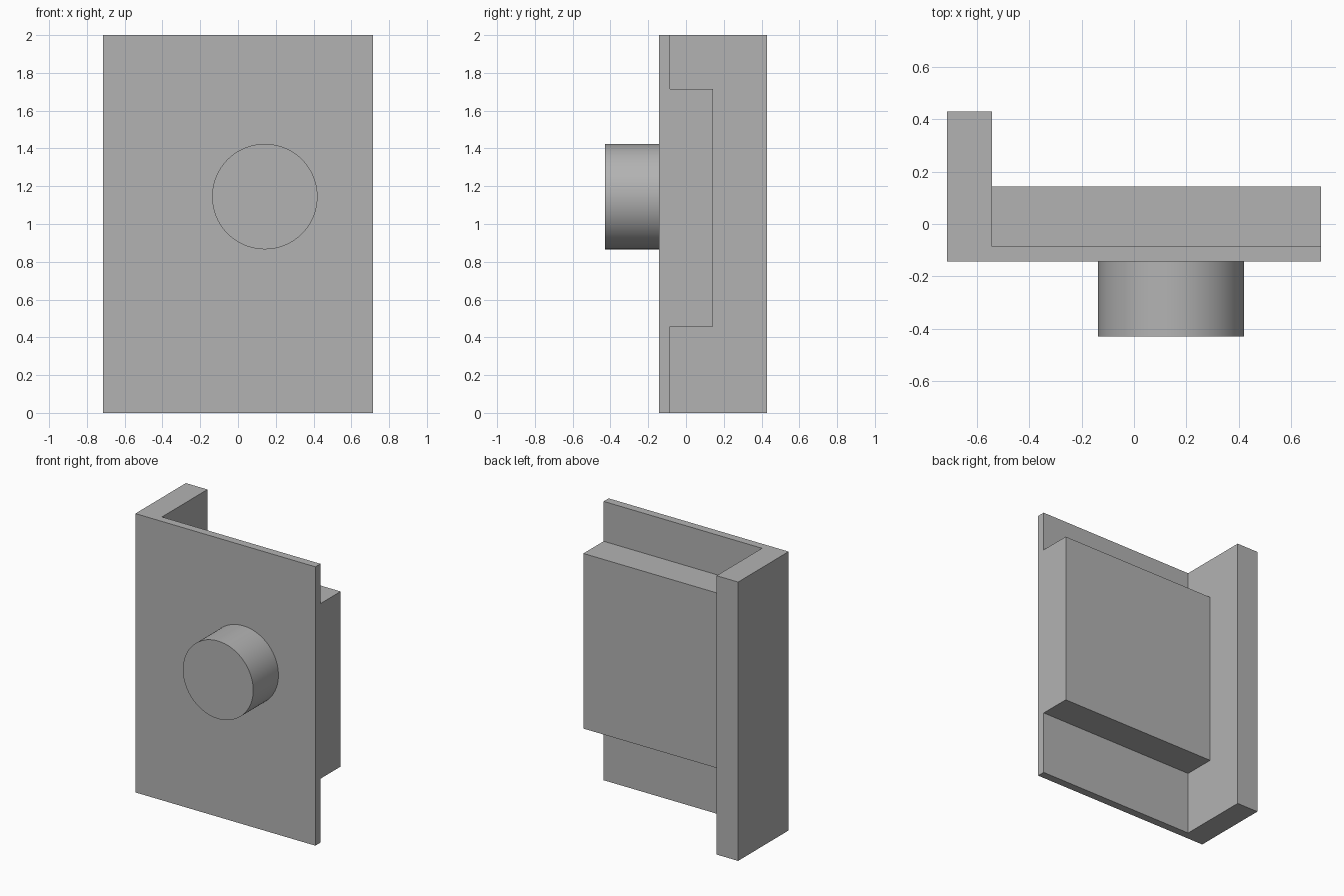
import bpy
import bmesh
import math
from mathutils import Vector

cube = bpy.data.objects.get("Cube")
if cube:
    bpy.data.objects.remove(cube, do_unlink=True)

grey = bpy.data.materials.new("plain grey")
grey.use_nodes = True
grey.diffuse_color = (0.45, 0.45, 0.45, 1)
grey.node_tree.nodes["Principled BSDF"].inputs["Base Color"].default_value = (0.45, 0.45, 0.45, 1)


def extrude_profile(name, points, direction):
    """Make a closed solid by extruding a planar profile."""
    bm = bmesh.new()
    face = bm.faces.new([bm.verts.new(p) for p in points])
    result = bmesh.ops.extrude_face_region(bm, geom=[face], use_keep_orig=True)
    verts = [g for g in result["geom"] if isinstance(g, bmesh.types.BMVert)]
    bmesh.ops.translate(bm, verts=verts, vec=Vector(direction))
    bmesh.ops.recalc_face_normals(bm, faces=bm.faces)
    mesh = bpy.data.meshes.new(name)
    bm.to_mesh(mesh)
    bm.free()
    mesh.materials.append(grey)
    obj = bpy.data.objects.new(name, mesh)
    bpy.context.collection.objects.link(obj)
    return obj


# Shared dimensions
half_width = 0.714
front, plate_back = -0.143, -0.086
block_back, flange_back = 0.143, 0.429
flange_inner = -0.543

# Front plate with side flange, as one L-shaped section
plate = extrude_profile("plate_with_flange", [
    (-half_width, front, 0), (half_width, front, 0),
    (half_width, plate_back, 0), (flange_inner, plate_back, 0),
    (flange_inner, flange_back, 0), (-half_width, flange_back, 0)], (0, 0, 2))

# Raised block on the back, merged into the plate
block_front, block_left = -0.115, -0.6
bottom, top = 0.458, 1.714
block = extrude_profile("back_block_helper", [
    (block_left, block_front, bottom), (half_width, block_front, bottom),
    (half_width, block_back, bottom), (block_left, block_back, bottom)],
    (0, 0, top - bottom))
union = plate.modifiers.new("join_block", "BOOLEAN")
union.operation = "UNION"
union.solver = "EXACT"
union.object = block
bpy.context.view_layer.objects.active = plate
bpy.ops.object.modifier_apply(modifier=union.name)
bpy.data.objects.remove(block, do_unlink=True)

# Round knob on the front
radius, sides = 0.279, 96
angles = [2 * math.pi * i / sides for i in range(sides)]
knob = extrude_profile("front_knob", [
    (0.142 + radius * math.cos(a), -0.429, 1.145 + radius * math.sin(a))
    for a in angles], (0, front + 0.429, 0))
bpy.ops.object.select_all(action="DESELECT")
knob.select_set(True)
bpy.context.view_layer.objects.active = knob
bpy.ops.object.shade_smooth_by_angle(angle=math.radians(30))
